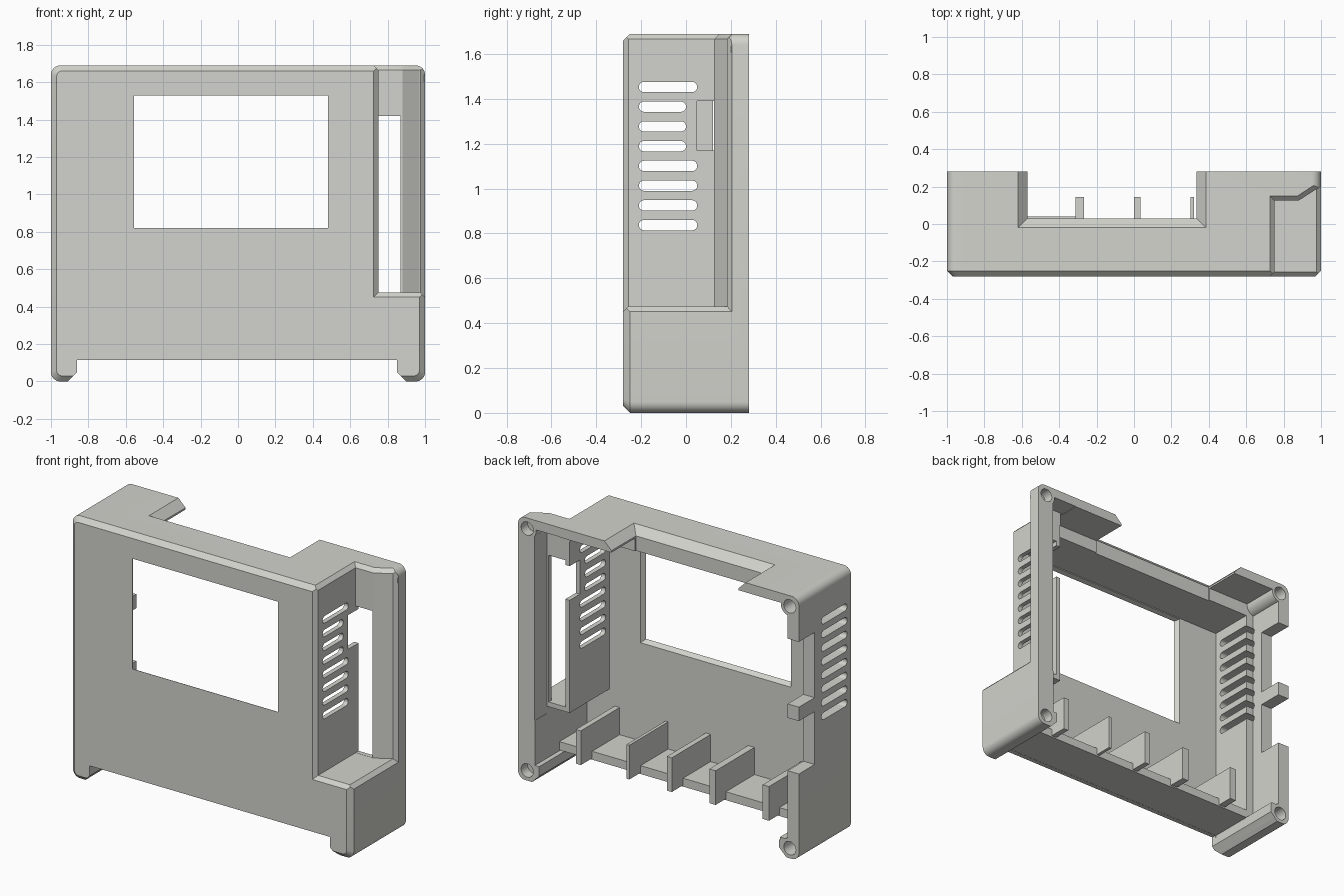
import bpy, bmesh, math

if "Cube" in bpy.data.objects:
    bpy.data.objects.remove(bpy.data.objects["Cube"])

grey = bpy.data.materials.new("warm_grey_plastic")
grey.diffuse_color = (0.65, 0.65, 0.61, 1)
grey.use_nodes = True
grey.node_tree.nodes["Principled BSDF"].inputs["Base Color"].default_value = grey.diffuse_color


def loft(name, rings):
    """Closed solid through matching rings of 3D points."""
    bm = bmesh.new()
    vs = [[bm.verts.new(p) for p in r] for r in rings]
    n = len(vs[0])
    bm.faces.new(vs[0])
    bm.faces.new(vs[-1])
    for a, b in zip(vs, vs[1:]):
        for i in range(n):
            j = (i + 1) % n
            bm.faces.new((a[i], a[j], b[j], b[i]))
    bmesh.ops.recalc_face_normals(bm, faces=bm.faces)
    me = bpy.data.meshes.new(name)
    bm.to_mesh(me)
    bm.free()
    me.materials.append(grey)
    ob = bpy.data.objects.new(name, me)
    bpy.context.collection.objects.link(ob)
    return ob


def put(axis, p, t):
    return {"x": (t, p[0], p[1]), "y": (p[0], t, p[1]), "z": (p[0], p[1], t)}[axis]


def prism(name, axis, pts, a, b):
    return loft(name, [[put(axis, p, t) for p in pts] for t in (a, b)])


def rect(x0, x1, y0, y1):
    return [(x0, y0), (x1, y0), (x1, y1), (x0, y1)]


def box(name, x0, x1, y0, y1, z0, z1):
    return prism(name, "z", rect(x0, x1, y0, y1), z0, z1)


def rounded(x0, x1, y0, y1, r, n=8):
    pts = []
    for k, (cx, cy) in enumerate([(x1 - r, y1 - r), (x0 + r, y1 - r),
                                  (x0 + r, y0 + r), (x1 - r, y0 + r)]):
        for i in range(n + 1):
            t = (k + i / n) * math.pi / 2
            pts.append((cx + r * math.cos(t), cy + r * math.sin(t)))
    return pts


def circle(cx, cy, r, n=32):
    return [(cx + r * math.cos(2 * math.pi * i / n), cy + r * math.sin(2 * math.pi * i / n))
            for i in range(n)]


def combine(target, tool, op="DIFFERENCE"):
    mod = target.modifiers.new("combine", "BOOLEAN")
    mod.operation, mod.solver, mod.object = op, "EXACT", tool
    bpy.context.view_layer.objects.active = target
    bpy.ops.object.modifier_apply(modifier=mod.name)
    bpy.data.objects.remove(tool)


# outer body: rounded corners, chamfered front rim
full = rounded(-1, 1, 0, 1.69, 0.05)
inner = rounded(-0.97, 0.97, 0.03, 1.66, 0.03)
shell = loft("case_shell", [[put("y", p, t) for p in ring]
                            for ring, t in ((inner, -0.28), (full, -0.25), (full, 0.28))])


def cut(*args):
    combine(shell, box("cutter", *args))


def cut_prism(axis, pts, a, b):
    combine(shell, prism("cutter", axis, pts, a, b))


def cut_loft(axis, *rings):
    combine(shell, loft("cutter", [[put(axis, p, t) for p in pts] for t, pts in rings]))


# gap between the feet
cut_prism("y", [(-0.91, -0.1), (-0.91, 0), (-0.86, 0.05), (-0.86, 0.115),
                (0.85, 0.115), (0.85, 0.05), (0.90, 0), (0.90, -0.1)], -0.4, 0.4)
# main cavity, then the wider cavity behind the board seat
cut(-0.865, 0.72, -0.25, 0.4, 0.1, 1.545)
cut(-0.92, 0.719, 0.04, 0.4, 0.118, 1.628)
# cavity in the lower right block and behind the recess
cut(0.7, 0.88, -0.248, 0.4, 0.112, 0.445)
cut(0.7, 0.882, 0.155, 0.4, 0.4, 1.63)

# side recess, with rims flaring out on the front, side and top
cut_prism("z", [(0.75, -0.32), (0.75, 0.125), (0.88, 0.125),
                (0.97, 0.183), (1.1, 0.195), (1.1, -0.32)], 0.475, 1.8)
cut_loft("y", (-0.25, rect(0.751, 1.2, 0.476, 1.8)), (-0.255, rect(0.751, 1.2, 0.476, 1.8)),
         (-0.30, rect(0.705, 1.2, 0.431, 1.8)))
cut_loft("x", (0.975, rect(-0.5, 0.182, 0.476, 1.8)), (1.02, rect(-0.5, 0.222, 0.431, 1.8)))
cut_loft("z",
         (1.665, [(0.751, -0.5), (0.751, 0.124), (0.881, 0.124), (0.97, 0.182), (1.2, 0.182), (1.2, -0.5)]),
         (1.705, [(0.711, -0.5), (0.711, 0.164), (0.868, 0.164), (0.957, 0.222), (1.2, 0.222), (1.2, -0.5)]))
# opening in the recess back and the notch in its side wall
cut(0.751, 0.87, 0.1, 0.2, 0.476, 1.42)
cut(0.7, 0.8, 0.05, 0.2, 1.17, 1.39)

# display window, flaring inward
cut_loft("y", *[(t, rect(-0.555 - e, 0.48 + e, 0.82 - e, 1.53 + min(e, 0.012)))
                for t, e in ((-0.3, 0), (-0.278, 0), (-0.24, 0.025))])
# flared cut in the top edge
cut_loft("z", *[(z, rect(-0.57 - e, 0.335 + e, 0.03 - e, 0.5))
                for z, e in ((1.5, 0), (1.64, 0), (1.715, 0.075))])
# left wall gaps above and below a clip
cut(-1.1, -0.8, 0.12, 0.4, 0.56, 0.90)
cut(-1.1, -0.8, 0.12, 0.4, 0.99, 1.41)

# ventilation slots in both side walls
for i in range(8):
    z = 1.453 - 0.088 * i
    end = 0.0 if i in (1, 2, 3) else 0.05
    cut_prism("x", rounded(-0.21, end, z - 0.023, z + 0.023, 0.0225, 6), 0.7, 0.8)
    cut_prism("x", rounded(-0.21, 0.05, z - 0.023, z + 0.023, 0.0225, 6), -1.1, -0.8)

# corner screw bosses with blind holes
for x in (-0.935, 0.935):
    for z in (0.065, 1.622):
        combine(shell, prism("boss", "y", circle(x, z, 0.064), 0.2 if x > 0 else 0.03, 0.28), "UNION")
        cut_prism("y", circle(x, z, 0.043), 0.215 if x > 0 else 0.13, 0.4)

# floor shelf along the lower front
box("floor_shelf", -0.87, 0.885, -0.255, 0.03, 0.116, 0.17)
box("shelf_lip", -0.87, -0.29, 0.02, 0.04, 0.116, 0.17)

# support ribs standing on the shelf
for x, w in ((-0.67, 0.045), (-0.29, 0.045), (0.017, 0.035), (0.312, 0.02), (0.665, 0.035)):
    box("support_rib", x - w / 2, x + w / 2, -0.255, 0.145, 0.125, 0.345)

# smooth rounded surfaces, sharp edges kept
for ob in bpy.context.collection.objects:
    ob.select_set(True)
bpy.context.view_layer.objects.active = shell
bpy.ops.object.shade_smooth_by_angle(angle=math.radians(25))
